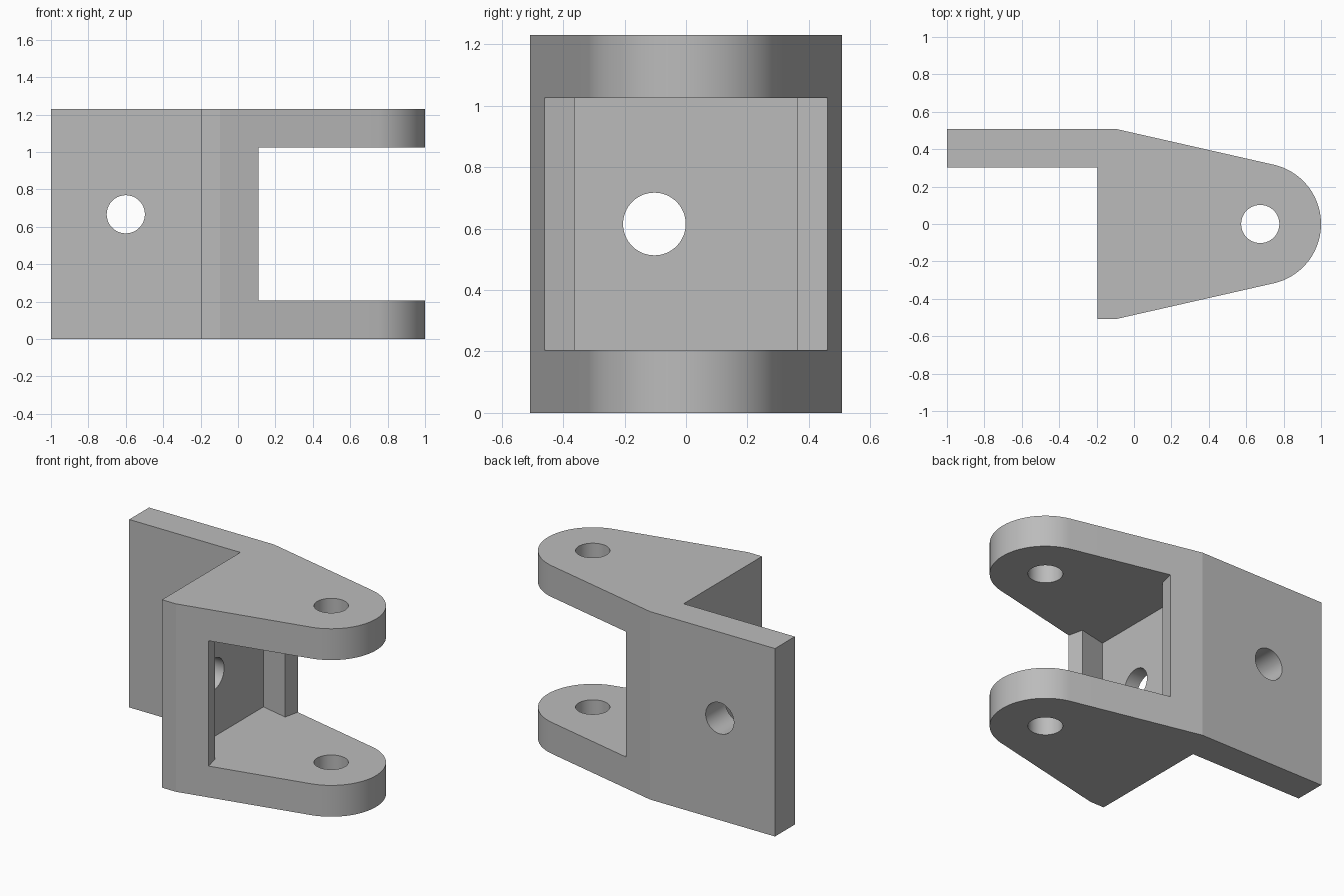
import bpy, bmesh, math
from mathutils import Matrix

cube = bpy.data.objects.get("Cube")
if cube:
    bpy.data.objects.remove(cube, do_unlink=True)

HEIGHT = 1.23
HALF = 0.508           # half width of the body
THICK = 0.205          # plate and fork arm thickness
BACK = -0.195          # rear face of the body
HOLE = 0.102
PIN_X, TIP_R = 0.675, 0.325

steel = bpy.data.materials.new("steel_grey")
steel.use_nodes = True
GREY = (0.5, 0.5, 0.5, 1)
steel.diffuse_color = GREY
steel.node_tree.nodes["Principled BSDF"].inputs["Base Color"].default_value = GREY


def make_object(name, bm):
    bmesh.ops.recalc_face_normals(bm, faces=bm.faces)
    mesh = bpy.data.meshes.new(name)
    bm.to_mesh(mesh)
    bm.free()
    mesh.materials.append(steel)
    obj = bpy.data.objects.new(name, mesh)
    bpy.context.collection.objects.link(obj)
    return obj


def prism(name, outline, z0, z1):
    """Extrude an outline in the ground plane from z0 to z1."""
    bm = bmesh.new()
    face = bm.faces.new([bm.verts.new((x, y, z0)) for x, y in outline])
    top = bmesh.ops.extrude_face_region(bm, geom=[face])["geom"]
    verts = [v for v in top if isinstance(v, bmesh.types.BMVert)]
    bmesh.ops.translate(bm, verts=verts, vec=(0, 0, z1 - z0))
    return make_object(name, bm)


def drill(name, centre, axis, length):
    bm = bmesh.new()
    turn = {"x": Matrix.Rotation(math.pi / 2, 4, "Y"),
            "y": Matrix.Rotation(math.pi / 2, 4, "X"),
            "z": Matrix.Identity(4)}[axis]
    bmesh.ops.create_cone(bm, cap_ends=True, segments=64, radius1=HOLE,
                          radius2=HOLE, depth=length,
                          matrix=Matrix.Translation(centre) @ turn)
    return make_object(name, bm)


# Bracket outline: mounting plate, tapering body and round fork tip
shoulder = -0.095
run = PIN_X - shoulder
tangent = math.pi - math.atan2(HALF, run) - math.acos(TIP_R / math.hypot(run, HALF))
steps = 48
tip = [(PIN_X + TIP_R * math.cos(a), TIP_R * math.sin(a))
       for a in (-tangent + 2 * tangent * i / steps for i in range(steps + 1))]
outline = [(BACK, -HALF), (shoulder, -HALF)] + tip + [
    (shoulder, HALF), (-1, HALF), (-1, HALF - THICK), (BACK, HALF - THICK)]
bracket = prism("clevis_bracket", outline, 0, HEIGHT)

# Fork slot with a pocket between the side walls
half_slot = [(-0.1, 0.406), (0.087, 0.363), (0.11, 0.4615), (0.142, 0.6), (1.2, 0.6)]
slot = half_slot + [(x, -y) for x, y in reversed(half_slot)]

cutters = [
    prism("slot_cutter", slot, THICK, HEIGHT - THICK),
    drill("pin_hole_cutter", (PIN_X, 0, HEIGHT / 2), "z", 2),
    drill("plate_hole_cutter", (-0.6, 0.4, 0.667), "y", 0.6),
    drill("wall_hole_cutter", (-0.15, -0.103, HEIGHT / 2), "x", 0.3),
]
for cutter in cutters:
    cutter.hide_render = True
    cut = bracket.modifiers.new(cutter.name, "BOOLEAN")
    cut.operation = "DIFFERENCE"
    cut.solver = "EXACT"
    cut.object = cutter

# Bake the cuts, then drop the cutters
bpy.context.view_layer.update()
result = bpy.data.meshes.new_from_object(
    bracket.evaluated_get(bpy.context.evaluated_depsgraph_get()))
bracket.modifiers.clear()
bracket.data = result
for cutter in cutters:
    bpy.data.objects.remove(cutter, do_unlink=True)

# Smooth the round surfaces and keep the edges sharp
bpy.ops.object.select_all(action="DESELECT")
bracket.select_set(True)
bpy.context.view_layer.objects.active = bracket
bpy.ops.object.shade_smooth_by_angle(angle=math.radians(11))
